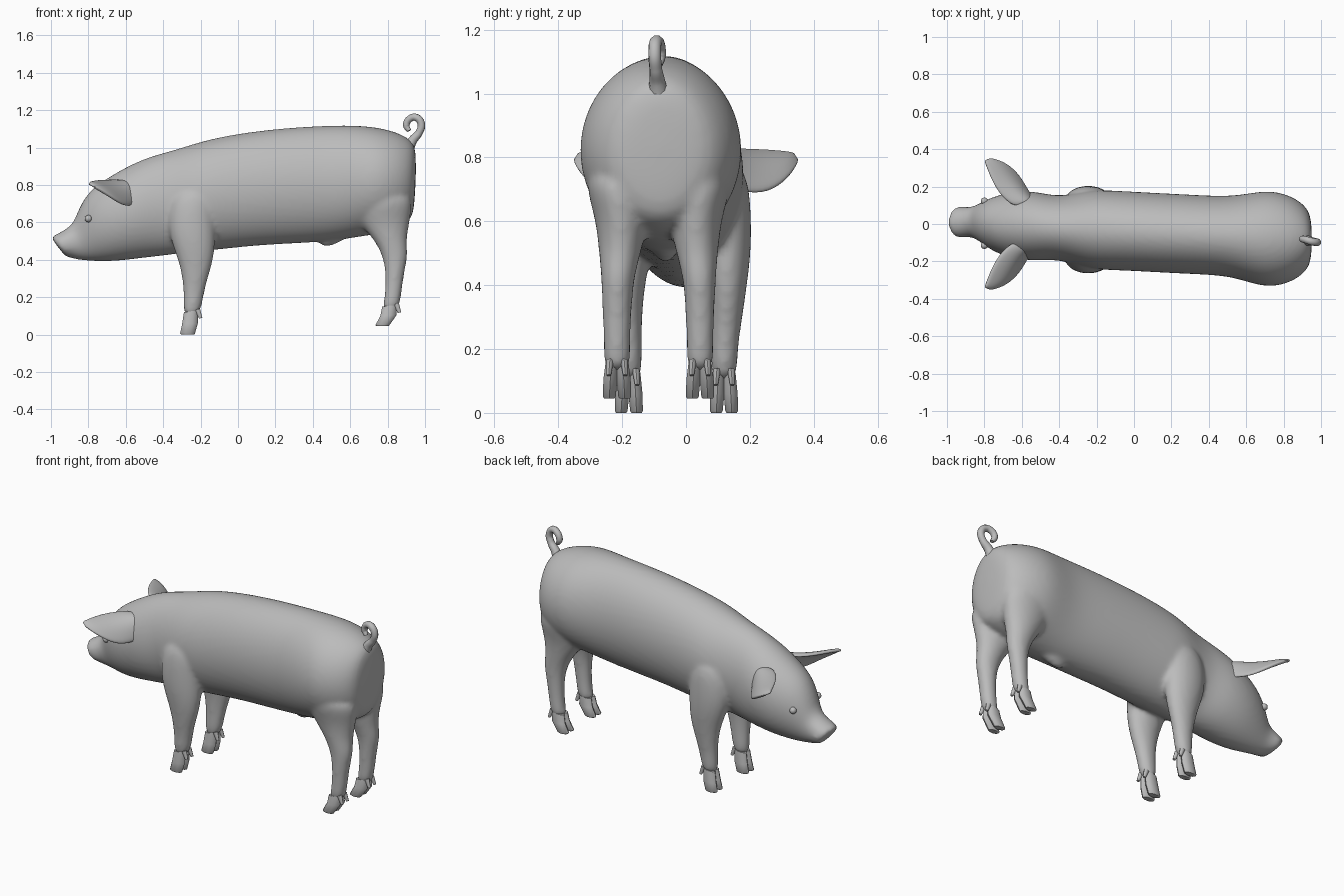
import bpy, bmesh, math
from mathutils import Vector

if "Cube" in bpy.data.objects:
    bpy.data.objects.remove(bpy.data.objects["Cube"])

skin = bpy.data.materials.new("grey_skin")
skin.use_nodes = True
skin.diffuse_color = (0.5, 0.5, 0.5, 1)
skin.node_tree.nodes["Principled BSDF"].inputs["Base Color"].default_value = (0.5, 0.5, 0.5, 1)


def loft(bm, rings, sides=20):
    """Each ring: two opposite points (x, z), centre y and half width in y."""
    loops = []
    for (x1, z1), (x2, z2), y, w in rings:
        loop = []
        for i in range(sides):
            a = math.tau * i / sides
            t = 0.5 - 0.5 * math.cos(a)
            loop.append(bm.verts.new((x1 + (x2 - x1) * t, y + w * math.sin(a), z1 + (z2 - z1) * t)))
        loops.append(loop)
    for a, b in zip(loops, loops[1:]):
        for i in range(sides):
            j = (i + 1) % sides
            bm.faces.new((a[i], a[j], b[j], b[i]))
    bm.faces.new(loops[0])
    bm.faces.new(loops[-1])


def finish(bm, name):
    bmesh.ops.recalc_face_normals(bm, faces=bm.faces)
    mesh = bpy.data.meshes.new(name)
    bm.to_mesh(mesh)
    bm.free()
    mesh.materials.append(skin)
    mesh.shade_smooth()
    ob = bpy.data.objects.new(name, mesh)
    bpy.context.scene.collection.objects.link(ob)
    return ob


def subdivide(ob, levels=2):
    m = ob.modifiers.new("Subdivision", 'SUBSURF')
    m.levels = m.render_levels = levels


# Trunk and head, snout to rump
trunk = [
    ((-1.005, .52), (-.925, .422), .01, .062),
    ((-.985, .53), (-.92, .417), .01, .082),
    ((-.945, .55), (-.90, .412), .01, .085),
    ((-.88, .59), (-.86, .40), .01, .078),
    ((-.855, .67), (-.80, .393), .01, .10),
    ((-.80, .77), (-.72, .388), 0, .145),
    ((-.70, .84), (-.62, .393), -.005, .18),
    ((-.58, .91), (-.50, .408), -.01, .19),
    ((-.46, .96), (-.40, .418), -.02, .172),
    ((-.34, .99), (-.33, .428), -.025, .185),
    ((-.22, 1.03), (-.22, .44), -.03, .217),
    ((-.08, 1.065), (-.08, .453), -.035, .215),
    ((.1, 1.093), (.1, .473), -.045, .215),
    ((.3, 1.113), (.3, .483), -.055, .215),
    ((.5, 1.123), (.5, .495), -.065, .214),
    ((.62, 1.123), (.62, .515), -.075, .243),
    ((.73, 1.115), (.73, .53), -.08, .264),
    ((.84, 1.09), (.84, .56), -.08, .235),
    ((.92, 1.05), (.92, .60), -.08, .18),
    ((.958, 1.0), (.945, .67), -.08, .11),
]
# Legs: front point, rear point, sideways offset, half width
hind = [
    ((.60, .76), (.945, .78), .15, .10),
    ((.64, .60), (.925, .63), .113, .085),
    ((.72, .52), (.898, .50), .12, .068),
    ((.775, .42), (.912, .43), .128, .052),
    ((.79, .32), (.888, .33), .13, .046),
    ((.785, .2), (.872, .2), .13, .042),
    ((.765, .12), (.86, .13), .13, .043),
]
fore = [
    ((-.35, .80), (-.11, .80), .135, .085),
    ((-.38, .62), (-.12, .62), .152, .085),
    ((-.36, .50), (-.12, .48), .157, .077),
    ((-.32, .40), (-.135, .38), .16, .06),
    ((-.297, .30), (-.165, .29), .157, .05),
    ((-.29, .2), (-.185, .2), .15, .042),
    ((-.295, .09), (-.203, .1), .149, .043),
]
legs = [("hind", hind, -.086, (.735, .81, .045)), ("fore", fore, -.03, (-.31, -.23, 0))]

bm = bmesh.new()
loft(bm, trunk)
# Small belly bump
loft(bm, [((.38, .56), (.62, .56), -.065, .06), ((.42, .50), (.58, .51), -.065, .04),
          ((.46, .465), (.50, .475), -.065, .015)])
for name, rings, mid, foot in legs:
    for s in (-1, 1):
        loft(bm, [(f, r, mid + s * o, w) for f, r, o, w in rings])
body = finish(bm, "body")
subdivide(body)
remesh = body.modifiers.new("Blend parts", 'REMESH')
remesh.mode = 'VOXEL'
remesh.voxel_size = 0.013
remesh.use_smooth_shade = True
smooth = body.modifiers.new("Soften joints", 'SMOOTH')
smooth.factor = 0.5
smooth.iterations = 6

# Cloven hooves and dewclaws
for name, rings, mid, (xf, xr, z) in legs:
    (f, r, o, w) = rings[-1]
    for s, side in ((-1, "right"), (1, "left")):
        bm = bmesh.new()
        y = mid + s * o
        for t in (-1, 1):
            loft(bm, [((f[0] + .006, f[1] + .03), (r[0] - .01, r[1] + .03), y + t * .017, .02),
                      ((f[0] - .004, z + .055), (r[0] - .012, z + .06), y + t * .021, .023),
                      ((xf, z + .006), (xr, z + .006), y + t * .024, .021),
                      ((xf + .006, z), (xr - .004, z), y + t * .024, .017)], 10)
            loft(bm, [((r[0] - .03, r[1] + .03), (r[0], r[1] + .04), y + t * .022, .012),
                      ((r[0] - .005, r[1] - .015), (r[0] + .012, r[1] - .01), y + t * .026, .007)], 8)
        hoof = finish(bm, f"{side}_{name}_hoof")
        hoof.data.set_sharp_from_angle(angle=math.radians(50))

# Ears: cupped sheets between an upper and a lower edge
upper = [(-.64, .09, .82), (-.715, .15, .822), (-.765, .24, .822), (-.79, .31, .815), (-.80, .34, .808)]
lower = [(-.54, .13, .70), (-.57, .18, .69), (-.61, .255, .685), (-.68, .325, .735), (-.775, .352, .792)]
bulge = Vector((.035, .01, .045))
for s, side in ((-1, "right"), (1, "left")):
    bm = bmesh.new()
    rows = []
    for i, (u, l) in enumerate(zip(upper, lower)):
        row = []
        for k in range(6):
            p = Vector(u).lerp(Vector(l), k / 5) + bulge * math.sin(math.pi * k / 5) * (1 - i / 4)
            row.append(bm.verts.new((p.x, p.y * s, p.z)))
        rows.append(row)
    for a, b in zip(rows, rows[1:]):
        for k in range(5):
            bm.faces.new((a[k], a[k + 1], b[k + 1], b[k]))
    ear = finish(bm, f"{side}_ear")
    thick = ear.modifiers.new("Thickness", 'SOLIDIFY')
    thick.thickness = 0.02
    thick.offset = 0
    subdivide(ear)

    # Eyes
    bm = bmesh.new()
    bmesh.ops.create_icosphere(bm, subdivisions=2, radius=.02)
    eye = finish(bm, f"{side}_eye")
    eye.location = (-.80, .004 + s * .118, .62)

# Curled tail
curve = bpy.data.curves.new("tail", 'CURVE')
curve.dimensions = '3D'
curve.bevel_depth = .02
curve.bevel_resolution = 3
curve.use_fill_caps = True
path = [(.90, -.085, .98, 1.8), (.935, -.09, 1.04, 1.25), (.968, -.095, 1.08, 1), (.98, -.098, 1.125, 1),
        (.955, -.095, 1.16, 1), (.92, -.085, 1.155, .95), (.90, -.08, 1.12, .9), (.915, -.085, 1.09, .6)]
spline = curve.splines.new('BEZIER')
spline.bezier_points.add(len(path) - 1)
for point, (x, y, z, r) in zip(spline.bezier_points, path):
    point.co = (x, y, z)
    point.radius = r
    point.handle_left_type = point.handle_right_type = 'AUTO'
curve.materials.append(skin)
bpy.context.scene.collection.objects.link(bpy.data.objects.new("tail", curve))
